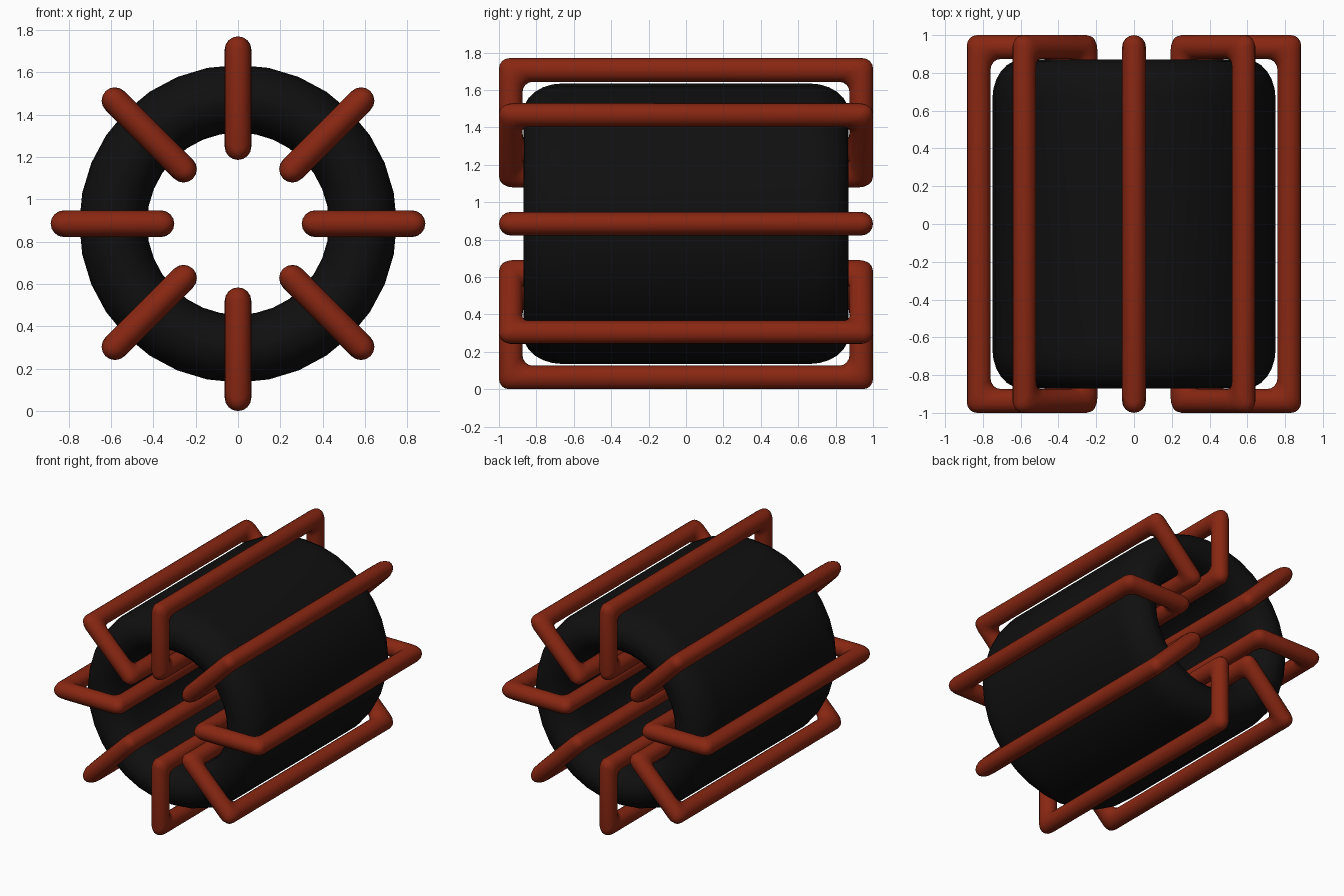
import bpy
import bmesh
from math import sin, cos, pi

cube = bpy.data.objects.get("Cube")
if cube:
    bpy.data.objects.remove(cube)

AXIS_Z = 0.885      # height of the core axis
WIRE = 0.063        # wire radius
TURNS = 8


def material(name, colour):
    mat = bpy.data.materials.new(name)
    mat.use_nodes = True
    mat.diffuse_color = colour
    mat.node_tree.nodes["Principled BSDF"].inputs["Base Color"].default_value = colour
    return mat


def rounded_rect(half_r, half_y, corner_r, corner_y, steps):
    """Closed outline in (radial, y) with elliptical corners."""
    outline = []
    for quadrant, (sr, sy) in enumerate([(1, 1), (-1, 1), (-1, -1), (1, -1)]):
        for i in range(steps + 1):
            a = (quadrant + i / steps) * pi / 2
            outline.append((sr * (half_r - corner_r) + corner_r * cos(a),
                            sy * (half_y - corner_y) + corner_y * sin(a)))
    return outline


def closed_grid(name, rings, mat):
    """Skin a closed loop of closed rings."""
    bm = bmesh.new()
    verts = [[bm.verts.new(p) for p in ring] for ring in rings]
    n, m = len(verts), len(verts[0])
    for i in range(n):
        for j in range(m):
            k, l = (i + 1) % n, (j + 1) % m
            bm.faces.new((verts[i][j], verts[k][j], verts[k][l], verts[i][l]))
    bmesh.ops.recalc_face_normals(bm, faces=bm.faces)
    mesh = bpy.data.meshes.new(name)
    bm.to_mesh(mesh)
    bm.free()
    mesh.materials.append(mat)
    mesh.shade_smooth()
    obj = bpy.data.objects.new(name, mesh)
    bpy.context.collection.objects.link(obj)
    return obj


black = material("black core", (0.005, 0.005, 0.005, 1))
copper = material("red copper", (0.25, 0.02, 0.006, 1))

# Ring core: rounded profile revolved about the y axis
profile = rounded_rect(0.16, 0.87, 0.155, 0.21, 6)
segments = 32
core_rings = []
for s in range(segments):
    a = 2 * pi * s / segments
    core_rings.append([((0.59 + r) * cos(a), y, (0.59 + r) * sin(a)) for r, y in profile])
core = closed_grid("ring_core", core_rings, black)
core.location.z = AXIS_Z

# Wire turns: closed rectangular loops around the core wall
sides = 16
wire_rings = []
for s in range(sides):
    a = 2 * pi * s / sides
    grow = WIRE * cos(a)
    loop = rounded_rect(0.229 + grow, 0.937 + grow, 0.055, 0.055, 4)
    wire_rings.append([(0.593 + r, y, WIRE * sin(a)) for r, y in loop])

first = closed_grid("wire_turn_1", wire_rings, copper)
first.location.z = AXIS_Z
for t in range(1, TURNS):
    turn = bpy.data.objects.new(f"wire_turn_{t + 1}", first.data)
    turn.location.z = AXIS_Z
    turn.rotation_euler.y = 2 * pi * t / TURNS
    bpy.context.collection.objects.link(turn)
